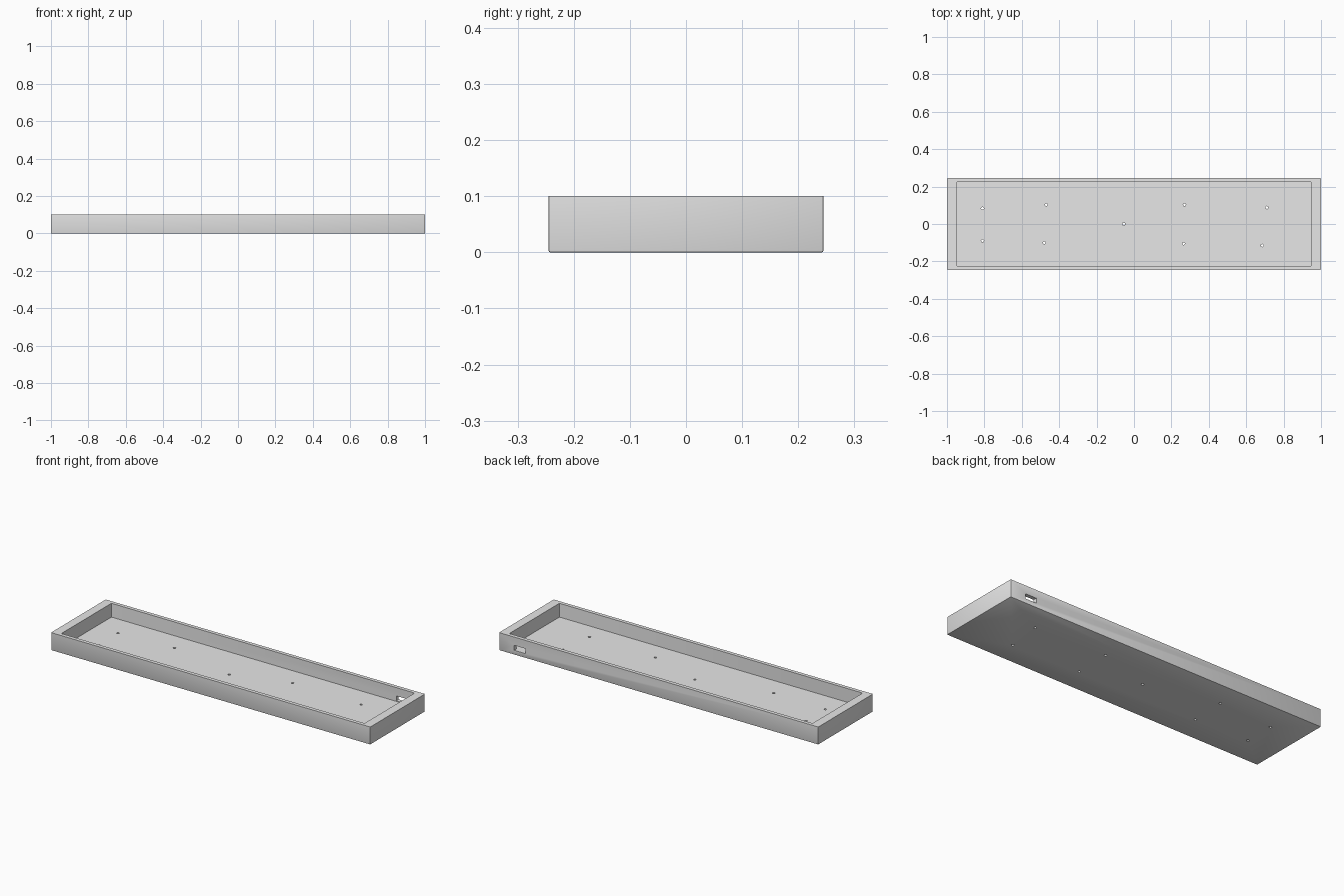
import bpy, bmesh
from mathutils import Matrix, Vector

cube = bpy.data.objects.get("Cube")
if cube:
    bpy.data.objects.remove(cube, do_unlink=True)

grey = bpy.data.materials.new("plain grey")
grey.use_nodes = True
colour = (0.8, 0.8, 0.8, 1)
grey.diffuse_color = colour
grey.node_tree.nodes["Principled BSDF"].inputs["Base Color"].default_value = colour


def add_box(bm, low, high):
    low, high = Vector(low), Vector(high)
    place = Matrix.Translation((low + high) / 2) @ Matrix.Diagonal((*(high - low), 1))
    bmesh.ops.create_cube(bm, size=1, matrix=place)


def make_object(name, bm):
    mesh = bpy.data.meshes.new(name)
    bm.to_mesh(mesh)
    bm.free()
    mesh.materials.append(grey)
    obj = bpy.data.objects.new(name, mesh)
    bpy.context.collection.objects.link(obj)
    return obj


def cut(target, cutter):
    cutter.hide_render = True
    mod = target.modifiers.new(cutter.name, "BOOLEAN")
    mod.operation = "DIFFERENCE"
    mod.solver = "EXACT"
    mod.object = cutter
    bpy.context.view_layer.objects.active = target
    bpy.ops.object.modifier_apply(modifier=mod.name)
    bpy.data.objects.remove(cutter, do_unlink=True)


# Outer block with softened bottom and corner edges
HEIGHT, FLOOR = 0.1, 0.022
bm = bmesh.new()
add_box(bm, (-1, -0.245, 0), (1, 0.245, HEIGHT))
soft = [e for e in bm.edges if min(v.co.z for v in e.verts) < 0.01]
bmesh.ops.bevel(bm, geom=soft, offset=0.003, segments=2, profile=0.5, affect="EDGES")
tray = make_object("tray", bm)

# Open cavity
bm = bmesh.new()
add_box(bm, (-0.95, -0.224, FLOOR), (0.95, 0.224, HEIGHT + 0.1))
upright = [e for e in bm.edges if abs(e.verts[0].co.z - e.verts[1].co.z) > 0.01]
bmesh.ops.bevel(bm, geom=upright, offset=0.005, segments=2, profile=0.5, affect="EDGES")
cut(tray, make_object("cavity_cutter", bm))

# Floor screw holes and the cable slot in the back wall
holes = [(-0.81, 0.083), (-0.47, 0.103), (0.27, 0.103), (0.71, 0.088), (-0.055, 0),
         (-0.81, -0.09), (-0.48, -0.1), (0.265, -0.105), (0.685, -0.115)]
bm = bmesh.new()
for x, y in holes:
    bmesh.ops.create_cone(bm, cap_ends=True, segments=16, radius1=0.007, radius2=0.007,
                          depth=0.1, matrix=Matrix.Translation((x, y, 0.01)))
add_box(bm, (0.835, 0.2, 0.025), (0.905, 0.3, 0.053))
cut(tray, make_object("hole_cutter", bm))

# Smooth only the small rounded edges
bpy.ops.object.select_all(action="DESELECT")
tray.select_set(True)
bpy.context.view_layer.objects.active = tray
bpy.ops.object.shade_smooth_by_angle(angle=0.6)
